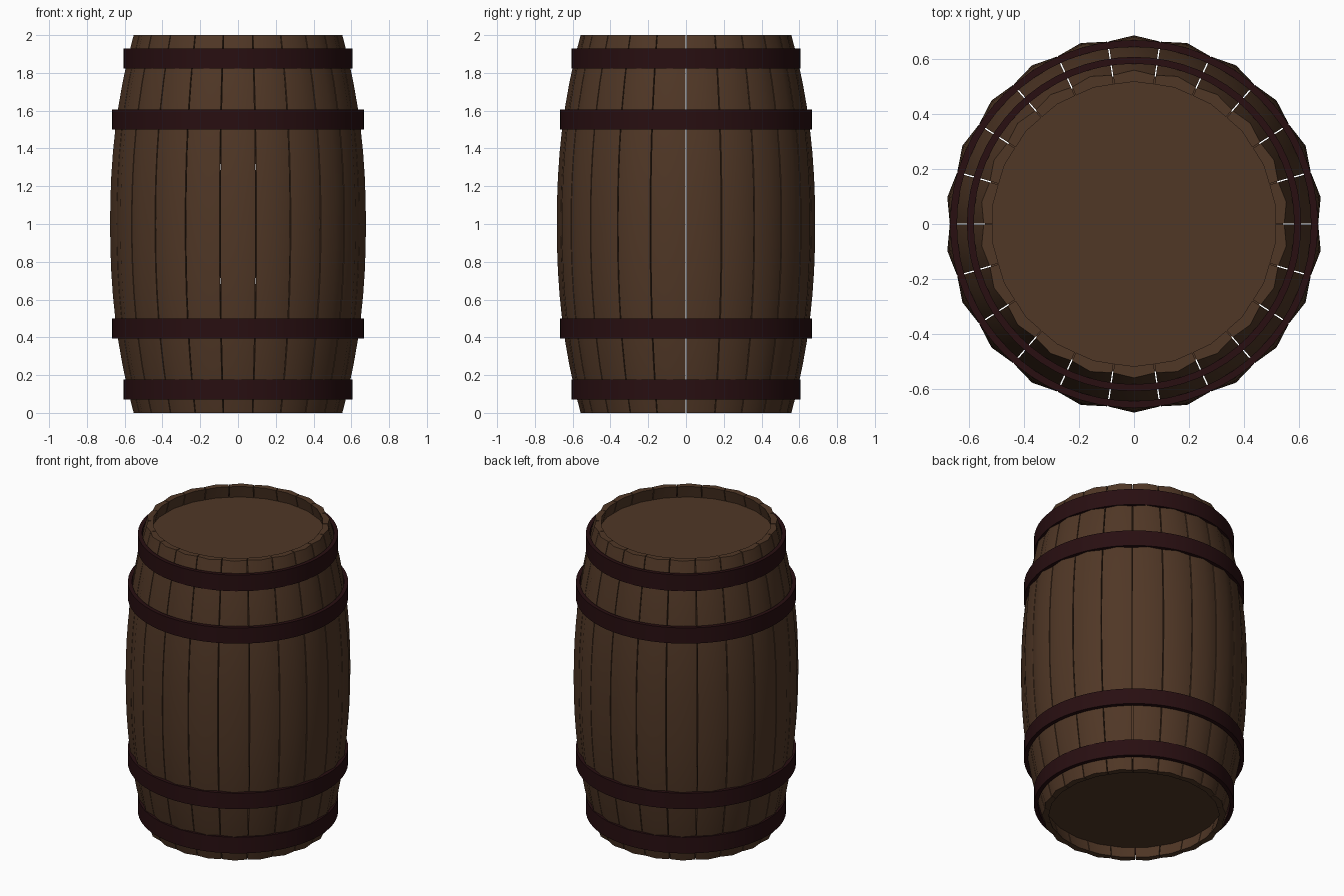
import bpy, bmesh, math

cube = bpy.data.objects.get("Cube")
if cube:
    bpy.data.objects.remove(cube)

STAVES = 22
HEIGHT = 2.0
LEVELS = 16
WALL = 0.042


def make_material(name, colour):
    mat = bpy.data.materials.new(name)
    mat.use_nodes = True
    mat.diffuse_color = colour
    mat.node_tree.nodes["Principled BSDF"].inputs["Base Color"].default_value = colour
    return mat


wood = make_material("brown wood", (0.08, 0.038, 0.019, 1))
iron = make_material("dark red iron", (0.021, 0.0045, 0.0055, 1))


def finish(bm, name, mat):
    bmesh.ops.recalc_face_normals(bm, faces=bm.faces)
    mesh = bpy.data.meshes.new(name)
    bm.to_mesh(mesh)
    bm.free()
    mesh.materials.append(mat)
    obj = bpy.data.objects.new(name, mesh)
    bpy.context.collection.objects.link(obj)
    bpy.ops.object.select_all(action="DESELECT")
    bpy.context.view_layer.objects.active = obj
    obj.select_set(True)
    bpy.ops.object.shade_smooth_by_angle(angle=math.radians(32))
    return obj


def bulge(z):
    """Outer radius of the barrel at a height."""
    return 0.684 - 0.126 * abs(z - 1) ** 2.2


def add_stave(bm, angle):
    """One curved plank, ridged along its middle, with a thin gap at each side."""
    half = math.pi / STAVES - 0.004
    rings = []
    for i in range(LEVELS + 1):
        z = HEIGHT * i / LEVELS
        r = bulge(z)
        edge = r * 0.977
        section = [(-half, edge), (0, r), (half, edge),
                   (half, edge - WALL * 0.8), (0, r - WALL), (-half, edge - WALL * 0.8)]
        rings.append([bm.verts.new((q * math.cos(angle + a), q * math.sin(angle + a), z))
                      for a, q in section])
    for low, high in zip(rings, rings[1:]):
        for j in range(len(low)):
            k = (j + 1) % len(low)
            bm.faces.new((low[j], low[k], high[k], high[j]))
    for end in (rings[0], rings[-1]):
        bm.faces.new((end[0], end[1], end[4], end[5]))
        bm.faces.new((end[1], end[2], end[3], end[4]))


# Staves
bm = bmesh.new()
for s in range(STAVES):
    add_stave(bm, -math.pi / 2 + s * 2 * math.pi / STAVES)
finish(bm, "staves", wood)


def make_head(name, z):
    """Round board closing one end, set in from the rim."""
    bm = bmesh.new()
    bmesh.ops.create_cone(bm, cap_ends=True, segments=44, radius1=0.54,
                          radius2=0.54, depth=0.04)
    bmesh.ops.translate(bm, verts=bm.verts, vec=(0, 0, z))
    finish(bm, name, wood)


make_head("bottom_head", 0.10)
make_head("top_head", HEIGHT - 0.10)


def make_hoop(name, low, high, outer, thick=0.025):
    """Straight-sided metal band."""
    bm = bmesh.new()
    profile = [(outer, low), (outer, high), (outer - thick, high), (outer - thick, low)]
    verts = [bm.verts.new((r, 0, z)) for r, z in profile]
    edges = [bm.edges.new((verts[i], verts[(i + 1) % 4])) for i in range(4)]
    bmesh.ops.spin(bm, geom=verts + edges, cent=(0, 0, 0), axis=(0, 0, 1),
                   angle=2 * math.pi, steps=64, use_merge=True)
    bmesh.ops.remove_doubles(bm, verts=bm.verts, dist=0.0001)
    finish(bm, name, iron)


# Hoops, mirrored about the middle height
for label, low, high, outer in (("end_hoop", 0.07, 0.178, 0.606),
                                ("middle_hoop", 0.395, 0.5, 0.667)):
    make_hoop("lower_" + label, low, high, outer)
    make_hoop("upper_" + label, HEIGHT - high, HEIGHT - low, outer)
